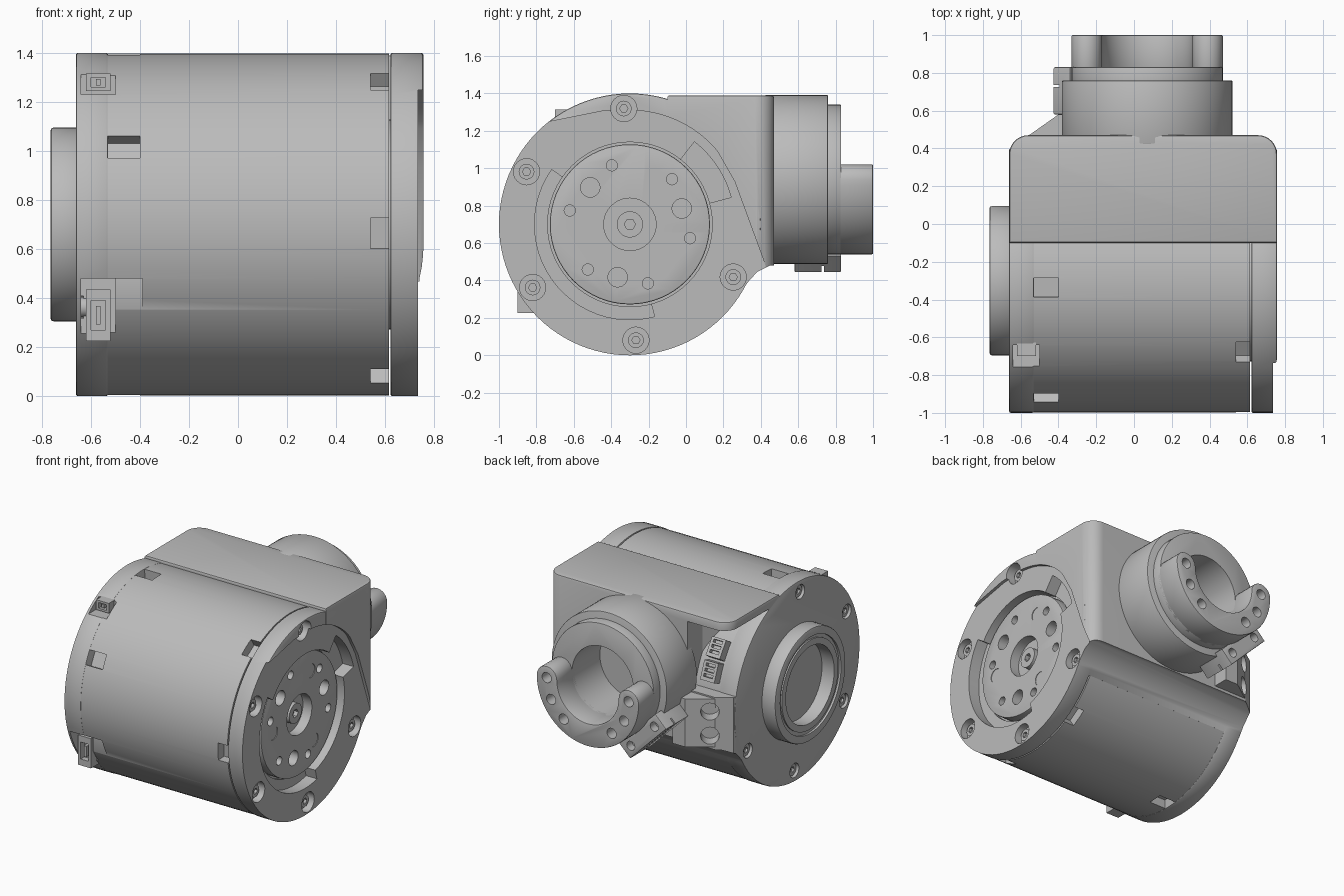
import bpy, bmesh
from math import sin, cos, pi, radians, atan2
from mathutils import Matrix, Vector

if "Cube" in bpy.data.objects:
    bpy.data.objects.remove(bpy.data.objects["Cube"])

GREY = bpy.data.materials.new("machined grey")
GREY.use_nodes = True
GREY.diffuse_color = (0.5, 0.5, 0.5, 1)
GREY.node_tree.nodes["Principled BSDF"].inputs["Base Color"].default_value = (0.5, 0.5, 0.5, 1)

CY, CZ, R = -0.3, 0.7, 0.7      # drum axis and radius
FX, FZ = 0.07, 0.94             # output flange axis
ORDER = {'x': lambda u, v, w: (w, u, v), 'y': lambda u, v, w: (u, w, v), 'z': lambda u, v, w: (u, v, w)}


def prism(name, pts, axis, a, b, bevel=0):
    """Extrude a 2D outline along an axis from a to b."""
    bm, put = bmesh.new(), ORDER[axis]
    low = [bm.verts.new(put(u, v, a)) for u, v in pts]
    high = [bm.verts.new(put(u, v, b)) for u, v in pts]
    bm.faces.new(low)
    bm.faces.new(high)
    n = len(pts)
    for i in range(n):
        j = (i + 1) % n
        bm.faces.new((low[i], low[j], high[j], high[i]))
    bmesh.ops.recalc_face_normals(bm, faces=bm.faces)
    if bevel:
        rims = [e for e in bm.edges if len({v in low for v in e.verts}) == 1]
        bmesh.ops.bevel(bm, geom=rims, offset=bevel, segments=2, affect='EDGES', profile=0.5)
    me = bpy.data.meshes.new(name)
    bm.to_mesh(me)
    bm.free()
    me.materials.append(GREY)
    ob = bpy.data.objects.new(name, me)
    bpy.context.collection.objects.link(ob)
    return ob


def arc(u, v, r, a0, a1, n):
    return [(u + r * cos(radians(a0 + (a1 - a0) * i / n)), v + r * sin(radians(a0 + (a1 - a0) * i / n)))
            for i in range(n + 1)]


def cyl(name, u, v, r, axis, a, b, n=32, bevel=0):
    return prism(name, arc(u, v, r, 0, 360, n)[:-1], axis, a, b, bevel)


def box(name, x0, x1, y0, y1, z0, z1):
    return prism(name, [(x0, y0), (x1, y0), (x1, y1), (x0, y1)], 'z', z0, z1)


def sector(name, r0, r1, a0, a1, x0, x1):
    """Arc-shaped bar around the drum axis."""
    return prism(name, arc(CY, CZ, r1, a0, a1, 24) + arc(CY, CZ, r0, a1, a0, 24), 'x', x0, x1)


def combine(ob, others, op='DIFFERENCE'):
    """Apply booleans and discard the helper solids."""
    for o in others:
        m = ob.modifiers.new("bool", 'BOOLEAN')
        m.operation, m.solver, m.object = op, 'EXACT', o
    dg = bpy.context.evaluated_depsgraph_get()
    dg.update()
    me = bpy.data.meshes.new_from_object(ob.evaluated_get(dg))
    ob.modifiers.clear()
    ob.data = me
    for o in others:
        bpy.data.objects.remove(o)
    return ob


def polar(r, deg, u=CY, v=CZ):
    return u + r * cos(radians(deg)), v + r * sin(radians(deg))


def aim(ob, pos, direction):
    """Place a solid made along z at a point, facing a direction."""
    ob.matrix_world = Matrix.Translation(pos) @ Vector(direction).to_track_quat('Z', 'Y').to_matrix().to_4x4()
    return ob


# Gearbox block: rounded plan trimmed by its side profile
plan = [(-0.66, -0.1), (0.757, -0.1)] + arc(0.657, 0.37, 0.1, 0, 90, 8) + arc(-0.56, 0.37, 0.1, 90, 180, 8)
housing = prism("housing", plan, 'z', 0.2, 1.39, 0.012)
side = [(-0.2, 1.5), (0.6, 1.5), (0.6, 0.48), (0.45, 0.48), (0.38, 0.445), (0.33, 0.39), (0.285, 0.32), (-0.2, 0.6)]
combine(housing, [prism("trim", side, 'x', -1, 1)], 'INTERSECT')

# Cable recess and cut corner
recess = [(-0.8, 0.02), (-0.53, 0.02), (-0.34, 0.3), (-0.34, 0.6), (-0.8, 0.6)]
corner = [(-0.8, 0.3), (-0.66, 0.4), (-0.4, 0.58), (-0.8, 0.7)]
combine(housing, [prism("recess", recess, 'z', 0.85, 1.33), prism("corner", corner, 'z', 0.1, 0.86)])

# Sloped screw mount, drum end plate and end cap join the block
mount = [(-0.655, 0.25), (-0.655, 0.4), (-0.4, 0.58), (-0.3, 0.58), (-0.3, 0.25)]
combine(housing, [prism("mount", mount, 'z', 0.5, 0.84),
                  cyl("plate", CY, CZ, R, 'x', -0.661, -0.53, 96, 0.008),
                  cyl("cap", CY, CZ, R, 'x', 0.622, 0.756, 96, 0.008)], 'UNION')

# Lowered cap face below the curved ridge, hub bore and arc pockets
ridge = [(-1.2, 1.13), (-0.75, 1.245), (-0.45, 1.305)] + arc(CY, CZ, 0.61, 95, 40, 16) + \
        [(0.26, 0.93), (0.425, 0.48), (0.43, -0.2), (-1.2, -0.2)]
combine(housing, [prism("ridge", ridge, 'x', 0.735, 0.9),
                  cyl("bore", CY, CZ, 0.44, 'x', 0.6, 0.9, 64),
                  sector("pocket_a", 0.4, 0.51, 145, 285, 0.65, 0.9),
                  sector("pocket_b", 0.4, 0.56, 15, 52, 0.65, 0.9)])

# Countersunk screws on both ends
tools = []
for k in (0, 1, 2, 3, 4):
    y, z = polar(0.62, 93 + 60 * k)
    tools += [cyl("seat", y, z, 0.07, 'x', 0.68, 0.9, 24), cyl("seat", y, z, 0.05, 'x', -0.8, -0.63, 24)]
    for x0, x1 in ((0.67, 0.71), (-0.645, -0.60)):
        head = cyl("end_screw", y, z, 0.042, 'x', x0, x1, 16)
        combine(head, [cyl("socket", y, z, 0.022, 'x', *((0.69, 0.8) if x0 > 0 else (-0.7, -0.62)), 6)])
for z in (0.58, 0.75):
    tools.append(aim(cyl("counterbore", 0, 0, 0.06, 'z', -0.09, 0.2, 24), (-0.53, 0.49, z), (-0.57, 0.82, 0)))
# Connector openings in the end plate
WINDOWS = [(0.18, 0.48, -0.93), (1.23, 1.33, -0.73)]
for z0, z1, y in WINDOWS:
    tools.append(box("window", -0.64, -0.5, -1.2, y + 0.09, z0, z1))
combine(housing, tools)

# Main drum with edge notches and connector openings
drum = cyl("drum", CY, CZ, 0.697, 'x', -0.54, 0.615, 96)
tools = []
for k in range(5):
    for a, x0, x1, w in ((93, -0.535, -0.4, 0.05), (123, 0.54, 0.7, 0.062)):
        if (a == 93 and k in (2, 4)) or (a == 123 and k == 4):
            continue
        d = radians(a + 60 * k)
        n = box("notch", x0, x1, -w, w, -0.07, 0.2)
        n.matrix_world = Matrix.Translation((0, *polar(R, a + 60 * k))) @ Matrix.Rotation(d - pi / 2, 4, 'X')
        tools.append(n)
tools += [box("window", -0.64, -0.5, -1.2, y + 0.09, z0, z1) for z0, z1, y in WINDOWS]
tools.append(box("flat", -0.5, -0.39, -1.2, -0.905, 0.18, 0.48))
combine(drum, tools)

# Plugs inside the connector openings
for z0, z1, y in WINDOWS:
    h = (z1 - z0) * 0.15
    plug = box("connector", -0.62, -0.52, y + 0.03, y + 0.12, z0 + h, z1 - h)
    combine(plug, [box("slot", -0.6, -0.54, y, y + 0.07, z0 + 2 * h, z1 - 2 * h)])
    box("connector_pin", -0.58, -0.56, y + 0.035, y + 0.1, z0 + 2.5 * h, z1 - 2.5 * h)

# Connector strip in the cable recess
for a in (22, 34):
    y, z = polar(0.73, a)
    strip = box("cable_socket", -0.06, 0.05, -0.065, 0.065, -0.05, 0.03)
    combine(strip, [box("slot", -0.04, 0.03, -0.05 + 0.035 * i, -0.03 + 0.035 * i, 0, 0.1) for i in range(3)])
    strip.matrix_world = Matrix.Translation((-0.46, y, z)) @ Matrix.Rotation(radians(a - 90), 4, 'X')

# Rotating hub with bolt pattern
hub = cyl("hub", CY, CZ, 0.428, 'x', 0.58, 0.69, 64, 0.008)
tools = [cyl("centre", CY, CZ, 0.14, 'x', 0.62, 0.9, 40)]
for k in range(6):
    tools.append(cyl("hole", *polar(0.33, 47 + 60 * k), 0.03, 'x', 0.64, 0.9, 16))
    if k % 2:
        tools.append(cyl("hole", *polar(0.29, 77 + 60 * k), 0.052, 'x', 0.62, 0.9, 24))
    else:
        tools.append(cyl("hole", *polar(0.29, 64 + 60 * k), 0.048, 'x', 0.686, 0.9, 24))
combine(hub, tools)
pilot = cyl("hub_centre_screw", CY, CZ, 0.07, 'x', 0.6, 0.66, 32)
combine(pilot, [cyl("socket", CY, CZ, 0.03, 'x', 0.63, 0.8, 6)])

# Bearing boss on the opposite end
boss = cyl("bearing_boss", CY, CZ, 0.395, 'x', -0.765, -0.64, 72, 0.012)
combine(boss, [cyl("bore", CY, CZ, 0.34, 'x', -0.9, -0.75, 64), cyl("bore", CY, CZ, 0.27, 'x', -0.9, -0.665, 64)])
rim = cyl("bearing_ring", CY, CZ, 0.315, 'x', -0.76, -0.7, 64)
combine(rim, [cyl("bore", CY, CZ, 0.27, 'x', -0.9, -0.6, 64)])

# Output flange: base, collar and bore
base = cyl("flange_base", FX, FZ, 0.452, 'y', 0.42, 0.76, 96, 0.008)
collar = cyl("flange_collar", FX, FZ, 0.4, 'y', 0.7, 0.83, 80, 0.005)
# Tangential tab with screw holes at the lower corner
for ob in (base, collar):
    combine(ob, [cyl("bore", FX, FZ, 0.24, 'y', 0.52, 1.2, 64)])
tab_pts = []
for r, t in ((0.38, -0.2), (0.5, -0.2), (0.5, 0.2), (0.38, 0.2)):
    tab_pts.append((FX + (-r + t) * 0.7071, FZ + (-r - t) * 0.7071))
tab = prism("flange_tab", tab_pts, 'y', 0.58, 0.83, 0.006)
groove = [(FX + (u - FX) * 1.2, FZ + (v - FZ) * 1.2) for u, v in tab_pts]
combine(tab, [prism("groove", groove, 'y', 0.725, 0.737)] +
        [cyl("hole", FX + (-0.44 + t) * 0.7071, FZ + (-0.44 - t) * 0.7071, 0.032, 'y', 0.77, 1, 16)
         for t in (-0.13, 0.13)])

# Horseshoe coupling with rounded ends
shoe = arc(FX, FZ, 0.4, 180, 360, 40) + arc(FX + 0.32, FZ, 0.08, 0, 180, 10)[1:] + \
    arc(FX, FZ, 0.24, 360, 180, 32)[1:] + arc(FX - 0.32, FZ, 0.08, 0, 180, 10)[1:-1]
coupling = prism("horseshoe_coupling", shoe, 'y', 0.8, 1.0, 0.006)
combine(coupling, [cyl("hole", *polar(0.32, a, FX, FZ), 0.036, 'y', 0.88, 1.2, 20)
                   for a in (180, 207, 234, 306, 333, 360)])

# Smooth round surfaces, keep machined edges crisp
bpy.ops.object.select_all(action='DESELECT')
for ob in bpy.context.scene.objects:
    if ob.type == 'MESH':
        ob.select_set(True)
        bpy.context.view_layer.objects.active = ob
bpy.ops.object.shade_smooth_by_angle(angle=radians(30))
